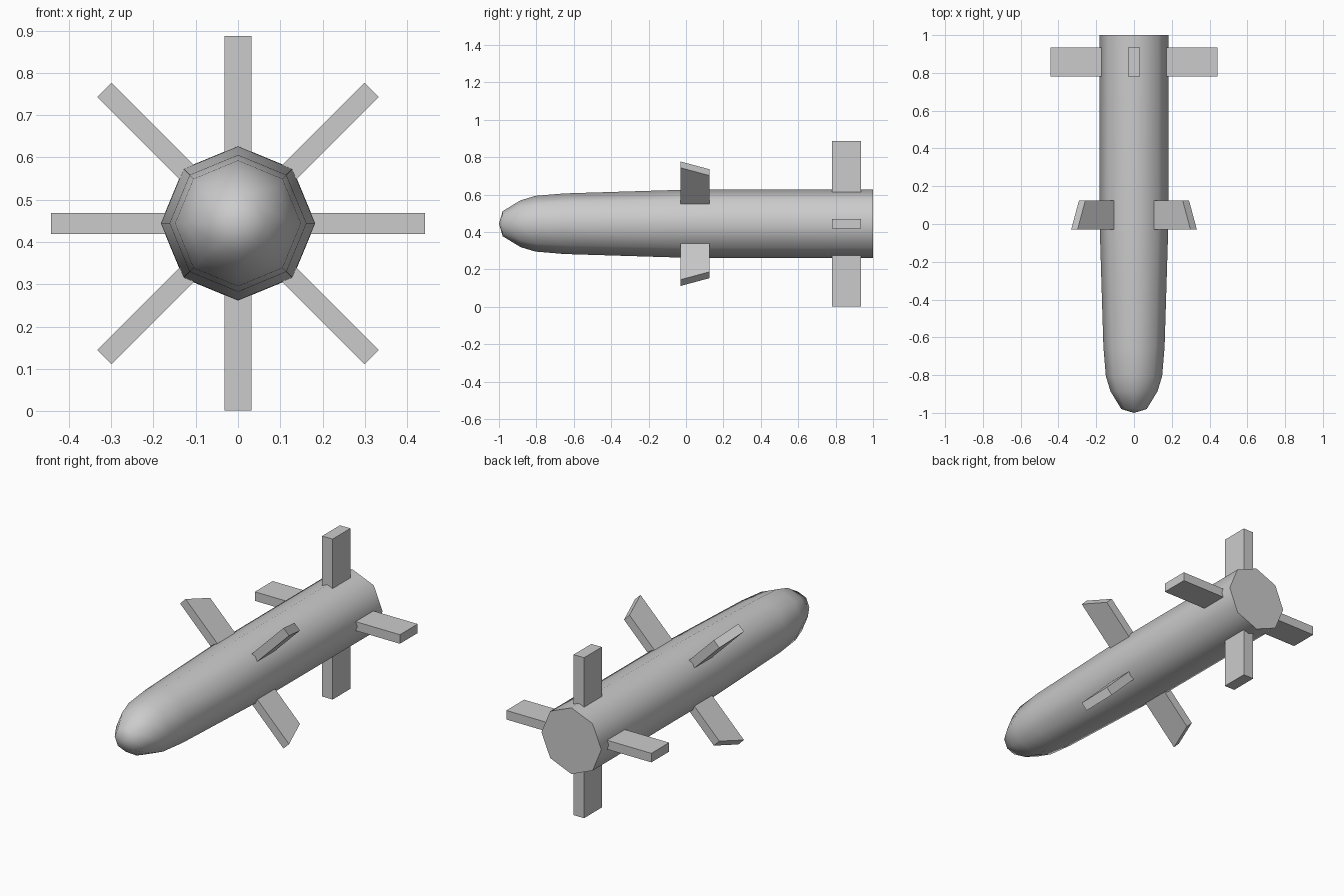
import bpy, bmesh
from math import pi, sin, cos
from mathutils import Matrix

if "Cube" in bpy.data.objects:
    bpy.data.objects.remove(bpy.data.objects["Cube"])

CZ = 0.444  # height of the body axis


def finish(bm, name):
    bmesh.ops.recalc_face_normals(bm, faces=bm.faces)
    mesh = bpy.data.meshes.new(name)
    bm.to_mesh(mesh)
    bm.free()
    obj = bpy.data.objects.new(name, mesh)
    bpy.context.collection.objects.link(obj)
    return obj


def make_body():
    # (y, radius) rings behind the pointed nose
    profile = [(-0.98, 0.067), (-0.885, 0.125), (-0.805, 0.149),
               (-0.65, 0.162), (0.0, 0.182), (1.0, 0.183)]
    bm = bmesh.new()
    rings = [[bm.verts.new((r * sin(i * pi / 4), y, CZ + r * cos(i * pi / 4)))
              for i in range(8)] for y, r in profile]
    tip = bm.verts.new((0, -1, CZ))
    for i in range(8):
        j = (i + 1) % 8
        bm.faces.new((tip, rings[0][i], rings[0][j])).smooth = True
        for a, b in zip(rings, rings[1:]):
            bm.faces.new((a[i], b[i], b[j], a[j])).smooth = True
    bm.faces.new(rings[-1])
    obj = finish(bm, "body")
    # Keep the rear rim crisp
    for e in obj.data.edges:
        if all(obj.data.vertices[v].co.y > 0.99 for v in e.vertices):
            e.use_edge_sharp = True


def make_fin(name, angle, half, y0, y1, inner, tip_front, tip_back):
    # Slab pointing up from the axis, then turned about the axis
    bm = bmesh.new()
    outline = [(y0, inner), (y0, tip_front), (y1, tip_back), (y1, inner)]
    face = bm.faces.new([bm.verts.new((-half, y, z)) for y, z in outline])
    new = bmesh.ops.extrude_face_region(bm, geom=[face])["geom"]
    bmesh.ops.translate(bm, vec=(2 * half, 0, 0),
                        verts=[v for v in new if isinstance(v, bmesh.types.BMVert)])
    bm.transform(Matrix.Translation((0, 0, CZ)) @ Matrix.Rotation(angle, 4, 'Y'))
    finish(bm, name)


make_body()
for k in range(4):
    # Straight tail fins: the side pair is thinner than the upright pair
    half = 0.032 if k % 2 == 0 else 0.025
    make_fin(f"tail_fin_{k + 1}", k * pi / 2, half, 0.78, 0.935, 0.17, 0.443, 0.443)
    # Diagonal mid fins with swept tips
    make_fin(f"mid_fin_{k + 1}", pi / 4 + k * pi / 2, 0.0238, -0.03, 0.125,
             0.172, 0.447, 0.388)
